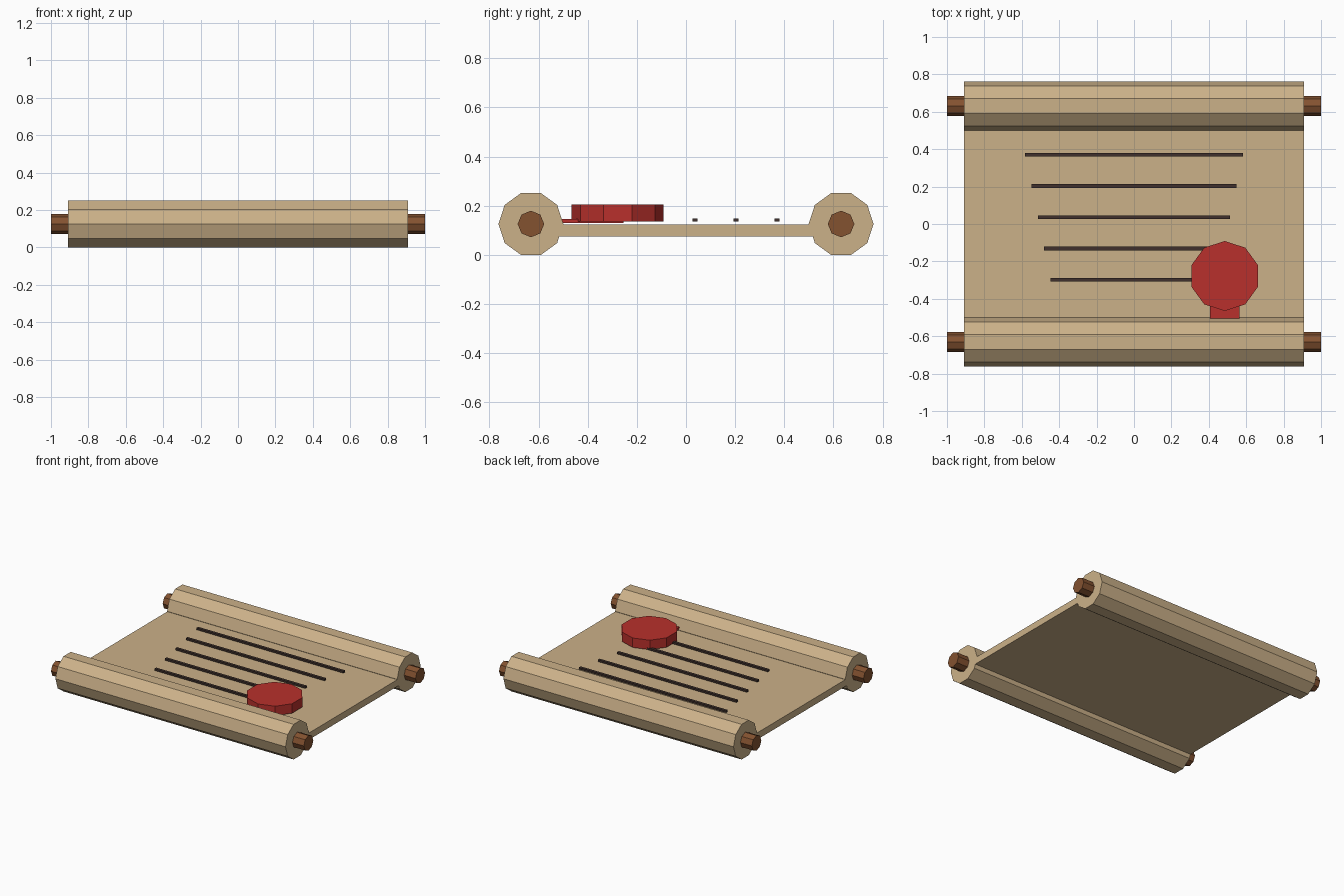
import bpy
from math import radians, cos

if "Cube" in bpy.data.objects:
    bpy.data.objects.remove(bpy.data.objects["Cube"])


def material(name, rgb):
    m = bpy.data.materials.new(name)
    m.diffuse_color = (*rgb, 1)
    m.use_nodes = True
    m.node_tree.nodes["Principled BSDF"].inputs["Base Color"].default_value = m.diffuse_color
    return m


PARCHMENT = material("parchment", (0.60, 0.44, 0.25))
WOOD = material("wood", (0.23, 0.085, 0.03))
INK = material("ink", (0.05, 0.03, 0.025))
WAX = material("wax", (0.48, 0.03, 0.025))


def box(name, x0, x1, y0, y1, z0, z1, mat):
    bpy.ops.mesh.primitive_cube_add(
        size=1, location=((x0 + x1) / 2, (y0 + y1) / 2, (z0 + z1) / 2))
    o = bpy.context.object
    o.name = name
    o.scale = (x1 - x0, y1 - y0, z1 - z0)
    bpy.ops.object.transform_apply(location=False, rotation=False, scale=True)
    o.data.materials.append(mat)


def cylinder(name, sides, radius, depth, loc, rot, mat):
    bpy.ops.mesh.primitive_cylinder_add(
        vertices=sides, radius=radius, depth=depth, location=loc, rotation=rot)
    o = bpy.context.object
    o.name = name
    o.data.materials.append(mat)


# Rolled ends, each with a wooden rod through it
R = 0.132
ZC = R * cos(radians(18))
for side, s in (("front", -1), ("back", 1)):
    loc = (0, s * 0.631, ZC)
    turn = (0, radians(90), 0)
    cylinder(side + "_roll", 10, R, 1.82, loc, turn, PARCHMENT)
    cylinder(side + "_rod", 8, 0.054, 2.0, loc, turn, WOOD)

# Flat parchment between the rolls
box("sheet", -0.91, 0.91, -0.56, 0.56, 0.075, 0.123, PARCHMENT)

# Ink lines, getting shorter toward the front
for i in range(5):
    half = 0.582 - 0.034 * i
    y = 0.37 - 0.167 * i
    box(f"ink_line_{i + 1}", -half, half, y - 0.01, y + 0.01, 0.135, 0.148, INK)

# Wax seal with a ribbon running under the front roll
cylinder("wax_seal", 10, 0.187, 0.068, (0.485, -0.278, 0.17), (0, 0, 0), WAX)
box("seal_ribbon", 0.406, 0.564, -0.55, -0.254, 0.129, 0.146, WAX)
